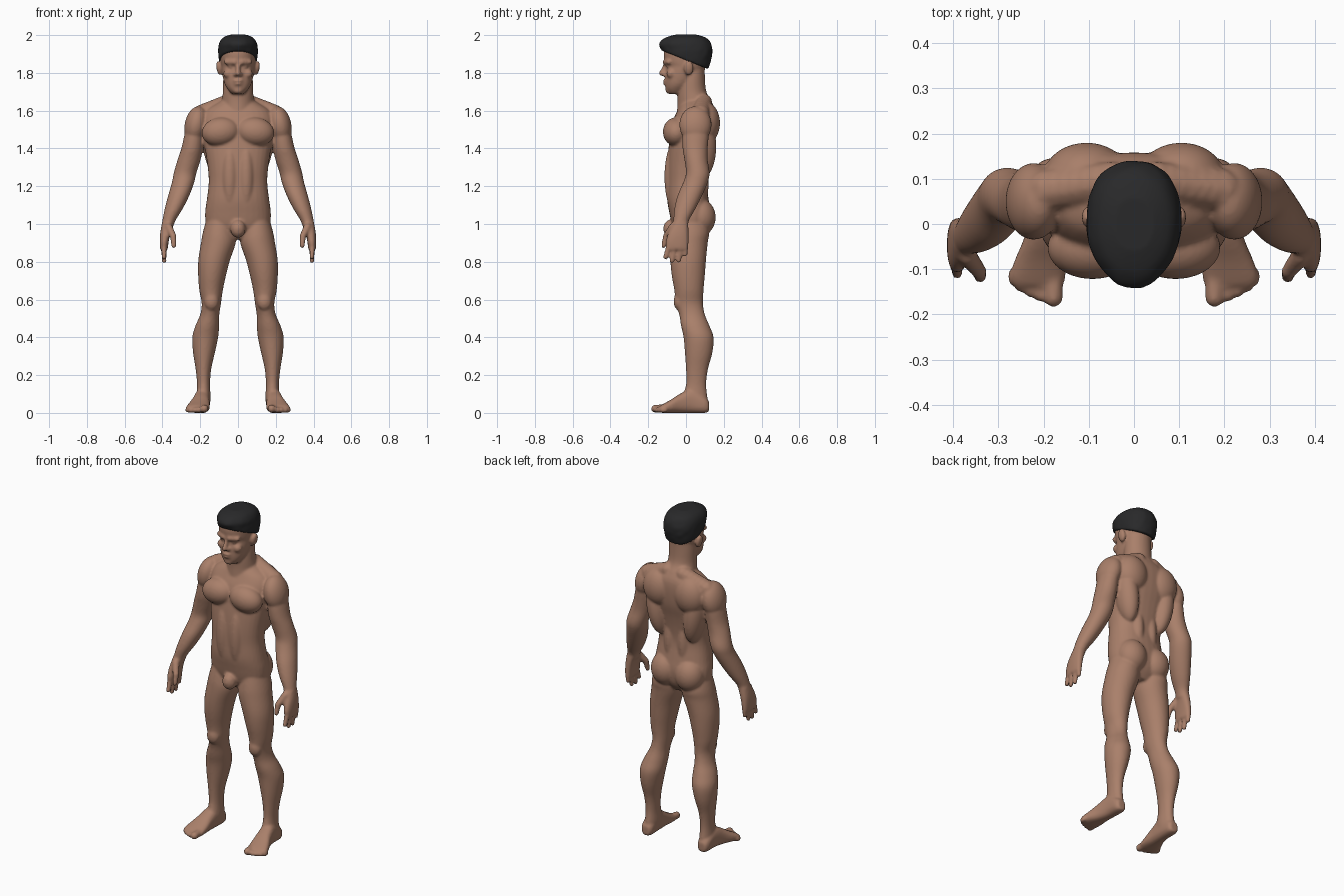
import bpy, bmesh, math
from mathutils import Matrix, Vector, Euler, noise


def material(name, rgb):
    m = bpy.data.materials.new(name)
    m.diffuse_color = (*rgb, 1)
    return m


def ball_template(level):
    """Unit ball as plain coordinates and face indices, made once."""
    b = bmesh.new()
    bmesh.ops.create_icosphere(b, subdivisions=level, radius=1)
    b.verts.index_update()
    data = ([v.co.copy() for v in b.verts], [[v.index for v in f.verts] for f in b.faces])
    b.free()
    return data


FINE, COARSE = ball_template(4), ball_template(2)


def smooth_rows(rows, steps=4):
    """Catmull-Rom interpolation between cross-section rows."""
    out = []
    for i in range(len(rows) - 1):
        a, b, c, d = (rows[max(0, min(len(rows) - 1, i + k))] for k in (-1, 0, 1, 2))
        for s in range(steps):
            t = s / steps
            out.append([0.5 * (2 * q + (r - p) * t + (2 * p - 5 * q + 4 * r - u) * t * t
                               + (3 * q - p - 3 * r + u) * t ** 3)
                        for p, q, r, u in zip(a, b, c, d)])
    return out + [list(rows[-1])]


def loft(bm, rows, axis='z', power=2.0, side=1, n=32):
    """Closed loft; each row is (level, x0, x1, v0, v1), a section box."""
    rings = []
    for lev, x0, x1, v0, v1 in smooth_rows(rows):
        ring = []
        for k in range(n):
            a = 2 * math.pi * k / n
            c, s = math.cos(a), math.sin(a)
            x = (x0 + x1) / 2 + (x1 - x0) / 2 * math.copysign(abs(c) ** (2 / power), c)
            v = (v0 + v1) / 2 + (v1 - v0) / 2 * math.copysign(abs(s) ** (2 / power), s)
            ring.append(bm.verts.new((side * x, v, lev) if axis == 'z' else (side * x, lev, v)))
        rings.append(ring)
    for p, q in zip(rings, rings[1:]):
        for k in range(n):
            bm.faces.new((p[k], p[(k + 1) % n], q[(k + 1) % n], q[k]))
    bm.faces.new(rings[0][::-1])
    bm.faces.new(rings[-1])


def sym(rows):
    return [(z, -w, w, f, b) for z, w, f, b in rows]


def blob(bm, c, r, side=1, tilt=0, ball=None):
    """Ellipsoid muscle form, tilted about the y axis."""
    cos, faces = ball or (FINE if max(r) > .06 else COARSE)
    m = (Matrix.Translation((side * c[0], c[1], c[2]))
         @ Euler((0, side * math.radians(tilt), 0)).to_matrix().to_4x4()
         @ Matrix.Diagonal((*r, 1)))
    vs = [bm.verts.new(m @ co) for co in cos]
    for f in faces:
        bm.faces.new([vs[i] for i in f])


def limb(bm, p, q, r0, r1, side=1, n=7):
    """Rounded taper from p to q."""
    for i in range(n):
        t = i / (n - 1)
        r = r0 + (r1 - r0) * t
        blob(bm, Vector(p).lerp(Vector(q), t), (r, r, r), side, ball=COARSE)


def finish(bm, name, mat, voxel, iterations):
    bmesh.ops.recalc_face_normals(bm, faces=bm.faces)
    me = bpy.data.meshes.new(name)
    bm.to_mesh(me)
    bm.free()
    me.materials.append(mat)
    ob = bpy.data.objects.new(name, me)
    bpy.context.collection.objects.link(ob)
    rm = ob.modifiers.new("fuse", 'REMESH')
    rm.mode = 'VOXEL'
    rm.voxel_size = voxel
    rm.use_smooth_shade = True
    sm = ob.modifiers.new("soften", 'SMOOTH')
    sm.factor = 0.5
    sm.iterations = iterations


skin = material("skin brown", (0.40, 0.215, 0.145))
black = material("hair black", (0.022, 0.022, 0.023))
bm = bmesh.new()

# torso and neck
loft(bm, sym([(.92, .07, -.03, .08), (.96, .13, -.06, .11), (1.0, .168, -.075, .125),
              (1.06, .174, -.088, .13), (1.13, .165, -.1, .12), (1.22, .155, -.1, .108),
              (1.30, .16, -.1, .115), (1.38, .172, -.095, .13), (1.46, .185, -.085, .15),
              (1.54, .19, -.072, .158), (1.6, .17, -.045, .155), (1.64, .11, -.025, .14),
              (1.67, .06, 0, .12)]), power=2.3)
loft(bm, sym([(1.57, .09, -.05, .15), (1.64, .087, -.045, .14), (1.70, .08, -.045, .108),
              (1.78, .078, -.035, .1), (1.86, .07, -.02, .1)]))

# head
loft(bm, sym([(1.688, .032, -.088, -.02), (1.71, .052, -.105, .0), (1.74, .07, -.11, .03),
              (1.78, .081, -.111, .07), (1.81, .086, -.108, .092), (1.835, .089, -.103, .105),
              (1.86, .092, -.114, .115), (1.91, .093, -.118, .118), (1.95, .085, -.1, .105),
              (1.98, .05, -.05, .06)]), power=2.1)

# nose, lips, chin, groin
limb(bm, (0, -.108, 1.845), (0, -.13, 1.797), .011, .014)
blob(bm, (0, -.108, 1.758), (.028, .016, .008))
blob(bm, (0, -.106, 1.742), (.025, .016, .009))
blob(bm, (0, -.088, 1.708), (.03, .022, .021))
blob(bm, (0, -.08, .975), (.042, .042, .05))

for s in (1, -1):
    # face details and ear
    limb(bm, (.018, -.11, 1.857), (.062, -.092, 1.858), .015, .014, s)
    blob(bm, (.036, -.087, 1.833), (.017, .017, .013), s)
    blob(bm, (.052, -.078, 1.796), (.027, .027, .026), s)
    blob(bm, (.014, -.114, 1.792), (.012, .014, .011), s)
    blob(bm, (.1, .015, 1.825), (.015, .027, .04), s, 10)

    # chest, stomach and back muscles
    blob(bm, (.092, -.052, 1.488), (.1, .07, .076), s, 8)
    blob(bm, (.043, -.062, 1.25), (.045, .052, .18), s)
    limb(bm, (.05, .095, 1.645), (.19, .075, 1.585), .045, .05, s)
    blob(bm, (.105, .105, 1.535), (.095, .075, .11), s)
    blob(bm, (.125, .085, 1.41), (.06, .075, .17), s, 8)
    blob(bm, (.045, .07, 1.22), (.04, .05, .16), s)
    blob(bm, (.08, .075, 1.035), (.085, .082, .098), s)

    # shoulder and arm
    blob(bm, (.222, .05, 1.525), (.06, .085, .1), s, -12)
    loft(bm, [(1.56, .17, .262, 0, .11), (1.48, .18, .282, -.018, .12),
              (1.40, .186, .3, -.018, .115), (1.34, .198, .32, -.008, .115),
              (1.27, .22, .34, 0, .125), (1.22, .232, .35, -.015, .115),
              (1.15, .258, .37, -.045, .085), (1.08, .293, .388, -.062, .05),
              (1.02, .33, .4, -.067, .016), (.98, .345, .406, -.072, .01)], side=s)

    # palm, fingers and thumb
    loft(bm, [(1.01, .34, .402, -.067, .012), (.95, .358, .412, -.095, .014),
              (.90, .368, .414, -.108, .014), (.865, .372, .412, -.103, .012)], power=2.4, side=s)
    for y0, y1, z1, r in ((-.09, -.108, .825, .016), (-.06, -.074, .806, .016),
                          (-.03, -.038, .808, .016), (-.001, -.004, .838, .0145)):
        limb(bm, (.393, y0, .885), (.391, y1, z1), r, r - .002, s)
    limb(bm, (.368, -.07, .985), (.343, -.105, .935), .022, .018, s)
    limb(bm, (.343, -.105, .935), (.34, -.118, .885), .018, .014, s)

    # leg and kneecap
    loft(bm, [(1.05, .03, .16, -.055, .1), (.96, .015, .185, -.075, .122),
              (.90, .012, .196, -.082, .115), (.81, .042, .21, -.083, .106),
              (.73, .063, .211, -.076, .1), (.65, .08, .205, -.062, .093),
              (.58, .09, .192, -.055, .09), (.52, .099, .2, -.036, .1),
              (.46, .1, .226, -.026, .125), (.40, .105, .242, -.013, .146),
              (.32, .122, .238, -.006, .14), (.23, .142, .224, 0, .116),
              (.15, .148, .217, 0, .107), (.08, .145, .221, -.02, .114),
              (.04, .15, .224, -.02, .116)], side=s)
    blob(bm, (.14, -.035, .59), (.04, .032, .05), s)

    # foot and toes
    loft(bm, [(.122, .165, .21, .008, .06), (.10, .152, .224, 0, .085), (.03, .148, .23, 0, .125),
              (-.03, .15, .243, 0, .102), (-.08, .149, .264, 0, .07),
              (-.12, .152, .276, 0, .048), (-.138, .158, .268, .002, .038)],
         axis='y', power=2.5, side=s)
    for x, y, r in ((.178, -.163, .022), (.207, -.157, .016), (.229, -.149, .015),
                    (.249, -.138, .0145), (.266, -.122, .014)):
        limb(bm, (x, -.11, r + .003), (x, y, r), r, r, s, n=5)

finish(bm, "body", skin, .007, 5)

# hair: cap cut off along a hairline sloping down to the nape
bm = bmesh.new()
loft(bm, sym([(1.79, .092, -.1, .105), (1.84, .098, -.11, .125), (1.88, .103, -.118, .136),
              (1.92, .105, -.13, .139), (1.955, .101, -.143, .132), (1.985, .082, -.112, .108),
              (2.002, .045, -.06, .06)]), power=2.3, n=48)
for v in bm.verts:
    x, y, z = v.co
    taper = 1 - .22 * (max(0, -y) / .14) ** 2
    tuft = 1 + .022 * noise.noise(Vector((x * 35, y * 35, z * 35)))
    v.co = (x * taper * tuft, y * tuft, max(z, 1.867 - .4 * y))
finish(bm, "hair", black, .007, 3)
